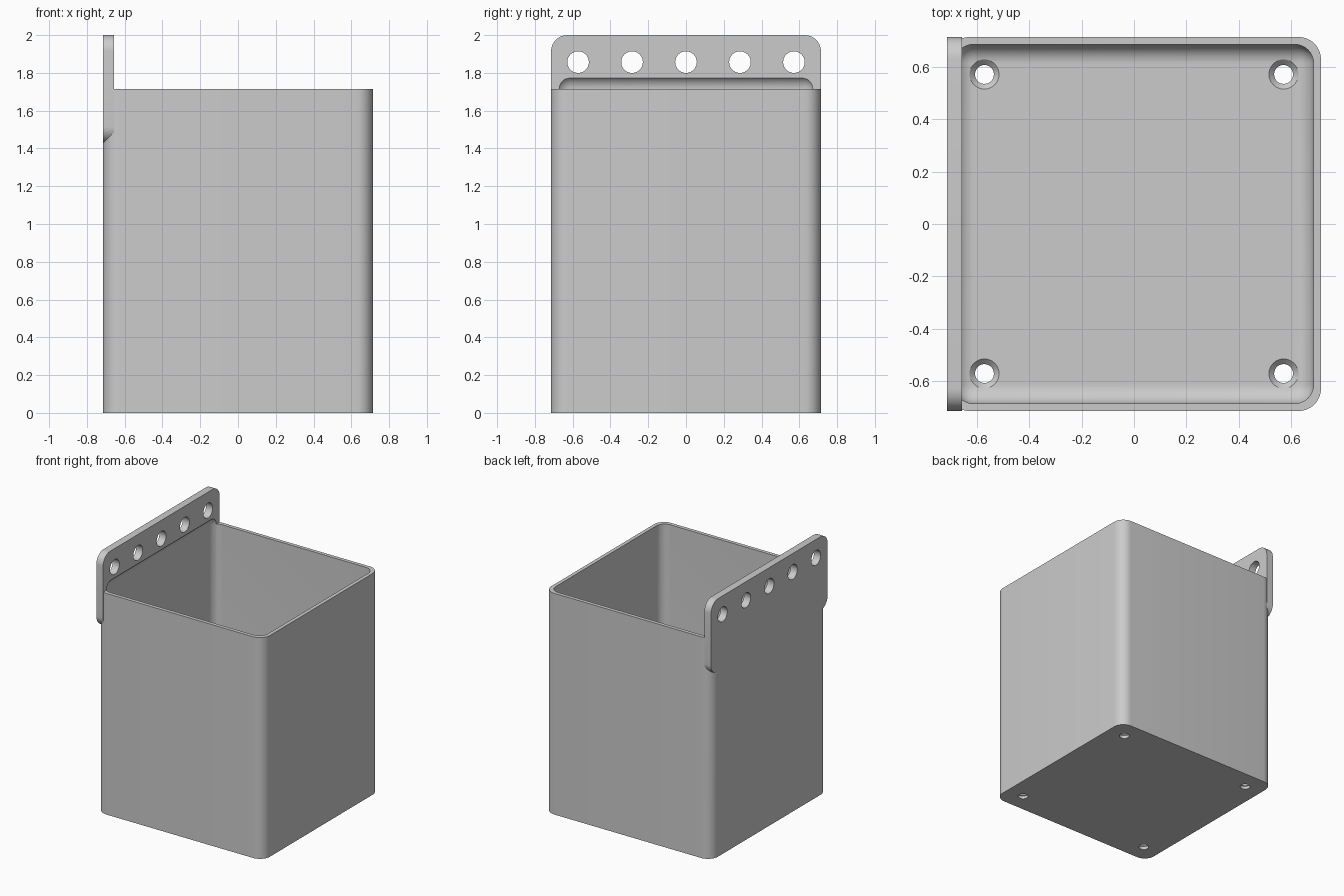
import bpy
import bmesh
from math import radians
from mathutils import Matrix

cube = bpy.data.objects.get("Cube")
if cube:
    bpy.data.objects.remove(cube, do_unlink=True)

HALF = 0.7143         # half width of the box
RIM = 1.7143          # height of the box rim
WALL = 0.0286
FLOOR = 0.043
PLATE = 2 * WALL      # hanger plate thickness
SPREAD = 0.5714       # offset of the outermost holes

grey = bpy.data.materials.new("light_grey")
grey.use_nodes = True
COLOUR = (0.6, 0.6, 0.6, 1)
grey.diffuse_color = COLOUR
grey.node_tree.nodes["Principled BSDF"].inputs["Base Color"].default_value = COLOUR


def make_object(name, bm):
    bmesh.ops.recalc_face_normals(bm, faces=bm.faces)
    mesh = bpy.data.meshes.new(name)
    bm.to_mesh(mesh)
    bm.free()
    mesh.materials.append(grey)
    obj = bpy.data.objects.new(name, mesh)
    bpy.context.collection.objects.link(obj)
    return obj


def rounded_block(name, low, high, radius, axis=None):
    """Block with the edges along one axis rounded, or all edges if axis is None."""
    bm = bmesh.new()
    bmesh.ops.create_cube(bm, size=1)
    for v in bm.verts:
        v.co = [a + (c + 0.5) * (b - a) for a, b, c in zip(low, high, v.co)]
    edges = [e for e in bm.edges if axis is None
             or abs((e.verts[0].co - e.verts[1].co)[axis]) > 0.001]
    bmesh.ops.bevel(bm, geom=edges, offset=radius, segments=10,
                    profile=0.5, affect='EDGES')
    return make_object(name, bm)


def add_cone(bm, centre, r1, r2, depth, turn=None):
    matrix = Matrix.Translation(centre) @ (turn or Matrix.Identity(4))
    bmesh.ops.create_cone(bm, cap_ends=True, segments=40, radius1=r1,
                          radius2=r2, depth=depth, matrix=matrix)


def combine(target, tool, operation):
    mod = target.modifiers.new(operation.lower(), 'BOOLEAN')
    mod.operation = operation
    mod.solver = 'EXACT'
    mod.object = tool
    bpy.context.view_layer.objects.active = target
    bpy.ops.object.modifier_apply(modifier=mod.name)
    bpy.data.objects.remove(tool, do_unlink=True)


# Outer box and the hanger plate along its right side
box = rounded_block("hanging_box", (-HALF, -HALF, 0), (HALF, HALF, RIM), 0.0857, 2)
plate = rounded_block("hanger_plate", (-HALF, -HALF, 1.4286),
                      (PLATE - HALF, HALF, 2), 0.0857, 0)
combine(box, plate, 'UNION')

# Rounded cavity, which also undercuts the plate above the rim
inner = HALF - WALL
cavity = rounded_block("cavity_cutter", (-inner, -inner, FLOOR),
                       (inner, inner, RIM + 0.0725), 0.0714)
combine(box, cavity, 'DIFFERENCE')

# Row of hanging holes through the plate
bm = bmesh.new()
sideways = Matrix.Rotation(radians(90), 4, 'Y')
for i in range(-2, 3):
    add_cone(bm, (-HALF, i * SPREAD / 2, 1.857), 0.0571, 0.0571, 0.3, sideways)
combine(box, make_object("hanging_hole_cutter", bm), 'DIFFERENCE')

# Countersunk screw holes in the floor: straight bores, then tapered seats
CORNERS = [(x, y) for x in (-SPREAD, SPREAD) for y in (-SPREAD, SPREAD)]
bm = bmesh.new()
for x, y in CORNERS:
    add_cone(bm, (x, y, 0), 0.036, 0.036, 0.3)
combine(box, make_object("bore_cutter", bm), 'DIFFERENCE')
bm = bmesh.new()
for x, y in CORNERS:
    add_cone(bm, (x, y, FLOOR), 0.035, 0.077, 0.042)
combine(box, make_object("countersink_cutter", bm), 'DIFFERENCE')

# Smooth the rounded corners and keep the rims sharp
bpy.ops.object.select_all(action='DESELECT')
box.select_set(True)
bpy.context.view_layer.objects.active = box
bpy.ops.object.shade_smooth_by_angle(angle=radians(30))
